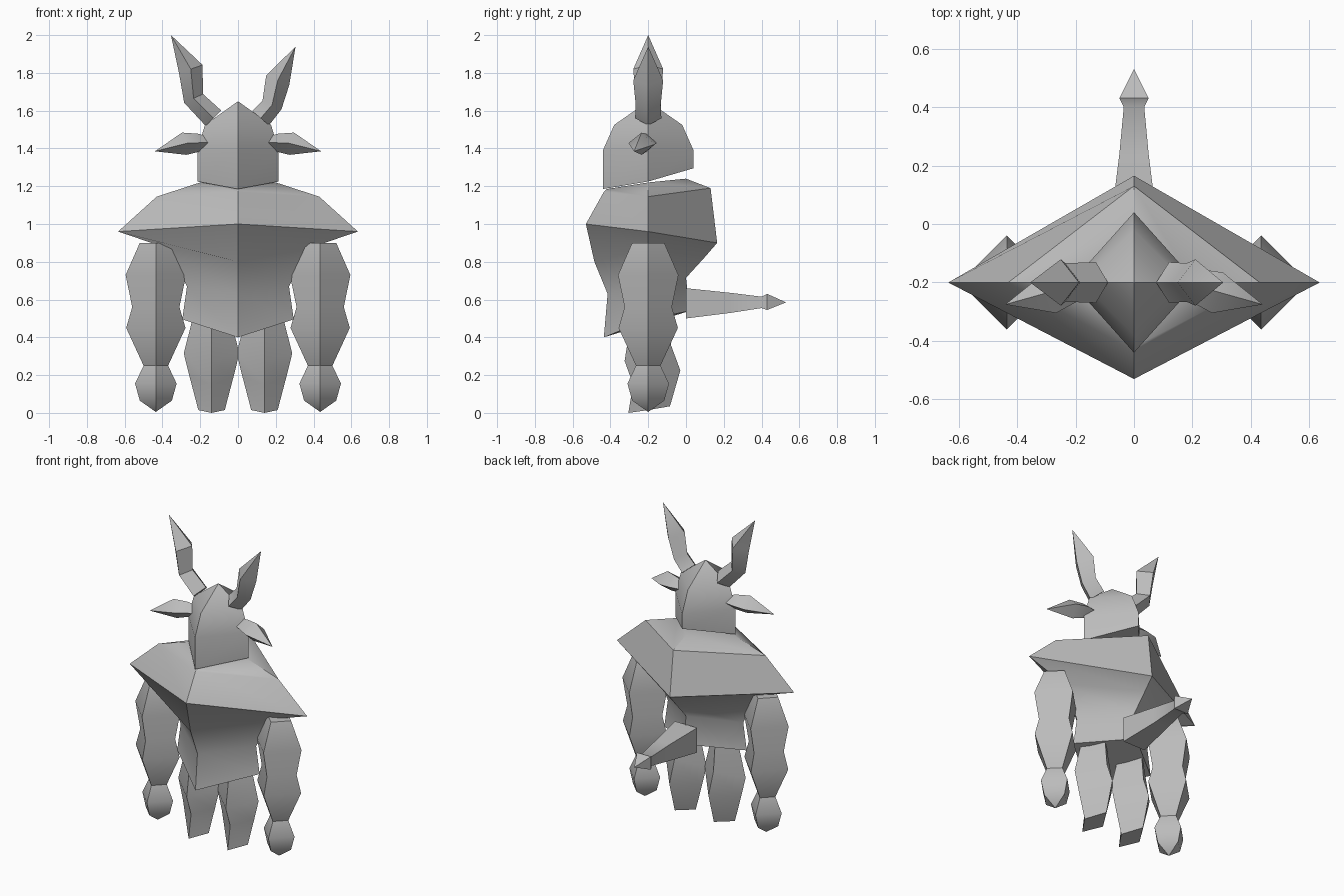
import bpy, bmesh, math
from mathutils import Vector

if "Cube" in bpy.data.objects:
    bpy.data.objects.remove(bpy.data.objects["Cube"])

grey = bpy.data.materials.new("stone_grey")
grey.diffuse_color = (0.5, 0.5, 0.5, 1)
grey.use_nodes = True
grey.node_tree.nodes["Principled BSDF"].inputs["Base Color"].default_value = grey.diffuse_color
CY = -0.2  # depth of the body axis


def loft(name, rings, tip=None):
    """Skin equal-sized rings, cap the ends, optionally finish in a point."""
    bm = bmesh.new()
    vs = [[bm.verts.new(p) for p in r] for r in rings]
    n = len(vs[0])
    for a, b in zip(vs, vs[1:]):
        for i in range(n):
            j = (i + 1) % n
            bm.faces.new((a[i], a[j], b[j], b[i]))
    bm.faces.new(vs[0])
    if tip is None:
        bm.faces.new(vs[-1])
    else:
        t = bm.verts.new(tip)
        for i in range(n):
            bm.faces.new((vs[-1][i], vs[-1][(i + 1) % n], t))
    bmesh.ops.recalc_face_normals(bm, faces=bm.faces)
    me = bpy.data.meshes.new(name)
    bm.to_mesh(me)
    bm.free()
    me.materials.append(grey)
    ob = bpy.data.objects.new(name, me)
    bpy.context.collection.objects.link(ob)
    bpy.ops.object.select_all(action='DESELECT')
    ob.select_set(True)
    bpy.context.view_layer.objects.active = ob
    bpy.ops.object.shade_smooth_by_angle(angle=math.radians(35))
    return ob


def diamond(half, side_z, front, back, cx=0):
    """Tilted four-point ring; front and back are (y, z)."""
    return [(cx, *front), (cx + half, CY, side_z), (cx, *back), (cx - half, CY, side_z)]


def level(half, z, cx=0, depth=None):
    d = half if depth is None else depth
    return diamond(half, z, (CY - d, z), (CY + d, z), cx)


def tube(name, path, radii, tip):
    """Diamond tube along a path, ending in a point."""
    pts = [Vector(p) for p in path] + [Vector(tip)]
    rings = []
    for i, r in enumerate(radii):
        t = (pts[i + 1] - pts[max(i - 1, 0)]).normalized()
        v = t.cross(Vector((0, 1, 0))).normalized()
        u = v.cross(t)
        rings.append([pts[i] + u * r * 1.2, pts[i] + v * r, pts[i] - u * r * 1.2, pts[i] - v * r])
    loft(name, rings, tip)


# Torso: shoulders flare to sharp side points, hips taper below
loft("torso", [
    diamond(0.20, 1.22, (-0.42, 1.185), (0.0, 1.24)),
    diamond(0.43, 1.145, (-0.435, 1.17), (0.13, 1.19)),
    diamond(0.635, 0.96, (-0.53, 1.0), (0.165, 0.90)),
    diamond(0.37, 0.87, (-0.485, 0.80), (0.10, 0.825)),
    diamond(0.27, 0.67, (-0.415, 0.63), (0.0, 0.715)),
    diamond(0.295, 0.495, (-0.435, 0.40), (0.02, 0.54))])

# Head with pointed crown
loft("head", [
    diamond(0.215, 1.225, (-0.44, 1.185), (0.04, 1.295)),
    level(0.215, 1.39, depth=0.24),
    level(0.175, 1.525, depth=0.18)], (0, CY, 1.65))

# Tail: square section with a small pointed end
tail = [(0.0, 0.08, 0.50, 0.66), (0.24, 0.05, 0.53, 0.635), (0.40, 0.035, 0.555, 0.615),
        (0.43, 0.05, 0.545, 0.63)]
loft("tail", [[(-w, y, a), (w, y, a), (w, y, b), (-w, y, b)] for y, w, a, b in tail],
     (0, 0.53, 0.585))

for side, s in (("left", -1), ("right", 1)):
    # Arm and hand
    arm = [(0.085, 0.90), (0.16, 0.73), (0.125, 0.56), (0.157, 0.45),
           (0.065, 0.25), (0.11, 0.155), (0.085, 0.065)]
    loft(side + "_arm", [level(h, z, s * 0.435) for h, z in arm], (s * 0.435, CY, 0.005))

    # Bent leg with forward toe
    x = s * 0.14
    loft(side + "_leg", [
        diamond(0.085, 0.56, (-0.28, 0.56), (-0.10, 0.56), x),
        diamond(0.147, 0.315, (-0.325, 0.275), (-0.08, 0.36), x),
        diamond(0.116, 0.19, (-0.28, 0.15), (-0.03, 0.225), x),
        diamond(0.07, 0.015, (-0.305, 0.0), (-0.085, 0.035), x)])

    # Ear
    tube(side + "_ear", [(s * 0.15, -0.20, 1.43), (s * 0.21, -0.21, 1.43), (s * 0.285, -0.235, 1.425)],
         [0.03, 0.048, 0.06], (s * 0.44, -0.275, 1.385))

# Horns: the left one is longer
tube("left_horn", [(-0.13, CY, 1.56), (-0.235, CY, 1.665), (-0.25, CY, 1.82)],
     [0.058, 0.055, 0.066], (-0.355, CY, 2.0))
tube("right_horn", [(0.12, CY, 1.56), (0.18, CY, 1.63), (0.21, CY, 1.76)],
     [0.058, 0.055, 0.066], (0.305, CY, 1.94))
